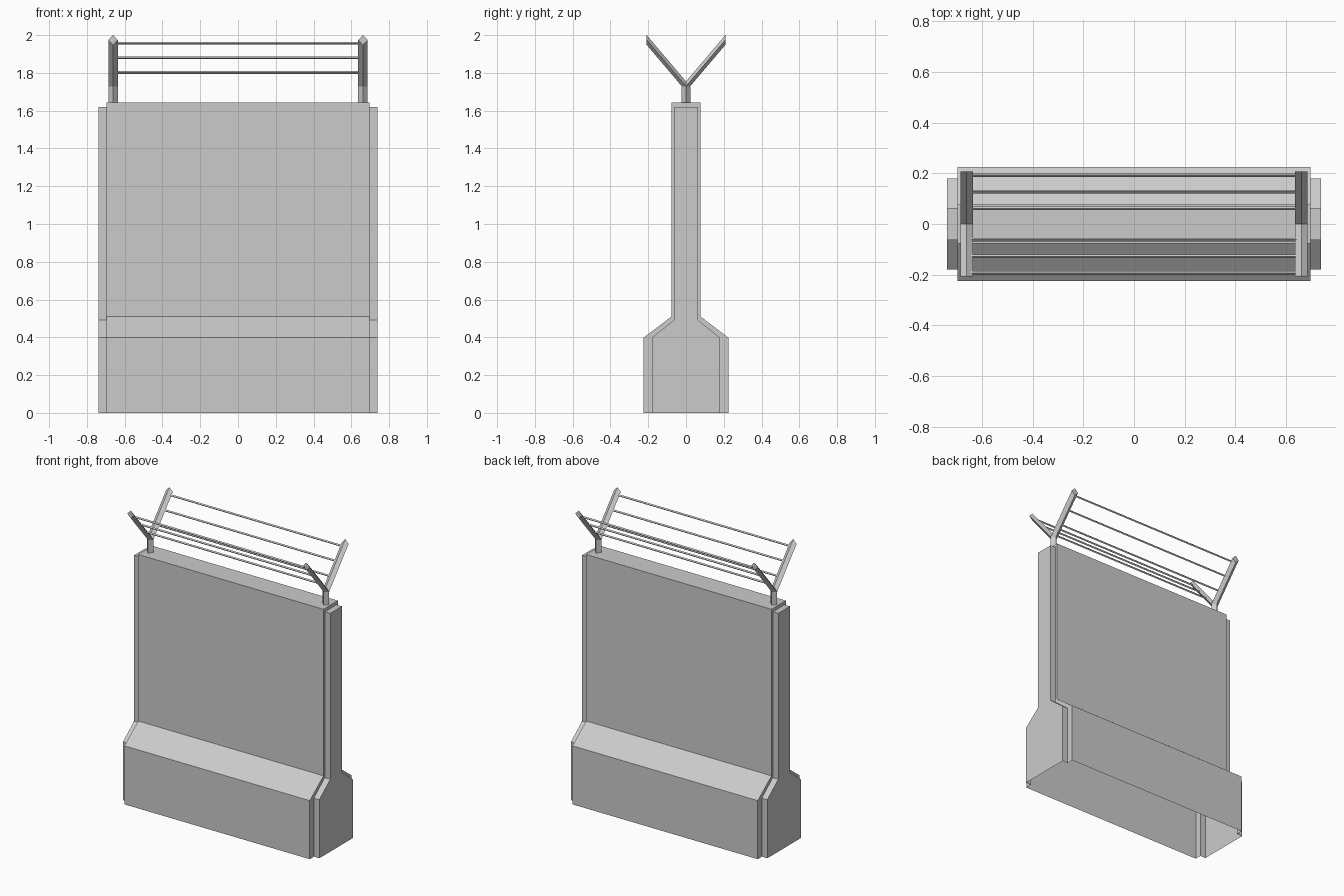
import bpy, bmesh
from mathutils import Vector

cube = bpy.data.objects.get("Cube")
if cube:
    bpy.data.objects.remove(cube, do_unlink=True)

grey = bpy.data.materials.new("concrete_grey")
grey.use_nodes = True
colour = (0.6, 0.6, 0.6, 1)
grey.diffuse_color = colour
grey.node_tree.nodes["Principled BSDF"].inputs["Base Color"].default_value = colour


def loft(name, rings, closed=True):
    """Skin a row of matching rings and cap both ends."""
    bm = bmesh.new()
    loops = [[bm.verts.new(p) for p in ring] for ring in rings]
    n = len(loops[0])
    for a, b in zip(loops, loops[1:]):
        for i in range(n if closed else n - 1):
            j = (i + 1) % n
            bm.faces.new((a[i], a[j], b[j], b[i]))
    bm.faces.new(loops[0])
    bm.faces.new(loops[-1])
    bmesh.ops.recalc_face_normals(bm, faces=bm.faces[:])
    mesh = bpy.data.meshes.new(name)
    bm.to_mesh(mesh)
    bm.free()
    mesh.materials.append(grey)
    obj = bpy.data.objects.new(name, mesh)
    bpy.context.collection.objects.link(obj)
    return obj


def diamond(centre, u, v):
    c, u, v = Vector(centre), Vector(u), Vector(v)
    return [c + u, c + v, c - u, c - v]


def wall_ring(x, foot, neck, shoulder, top):
    half = [(foot, 0), (foot, 0.398), (neck, shoulder), (neck, top)]
    return ([(x, -y, z) for y, z in half]
            + [(x, y, z) for y, z in reversed(half)])


# Barrier wall: hollow shell, open below, with a narrower tongue at each end
body = (0.225, 0.077, 0.51, 1.642)
tongue = (0.18, 0.063, 0.492, 1.62)
stations = [(-0.738, tongue), (-0.697, tongue), (-0.697, body),
            (0.697, body), (0.697, tongue), (0.738, tongue)]
loft("barrier_wall", [wall_ring(x, *p) for x, p in stations], closed=False)

# Forked posts at both ends of the wall top
POST_X, FORK_Z, TIP_Y, TIP_Z, R = 0.661, 1.729, 0.208, 1.974, 0.025
for side, sx in (("left", 1), ("right", -1)):
    x = sx * POST_X
    loft(side + "_post", [diamond((x, 0, z), (R, 0, 0), (0, R, 0))
                          for z in (1.64, FORK_Z)])
    for end, sy in (("front", -1), ("back", 1)):
        loft(f"{side}_{end}_arm",
             [diamond(c, (R, 0, 0), (0, 0, R + 0.001))
              for c in ((x, 0, FORK_Z), (x, sy * TIP_Y, TIP_Z))])

# Three wires strung along each side of the fork
for end, sy in (("front", -1), ("back", 1)):
    for i, y in enumerate((0.062, 0.128, 0.193)):
        z = FORK_Z + (TIP_Z - FORK_Z) * y / TIP_Y
        loft(f"{end}_wire_{i + 1}",
             [diamond((x, sy * y, z), (0, 0.007, 0), (0, 0, 0.007))
              for x in (-POST_X, POST_X)])
